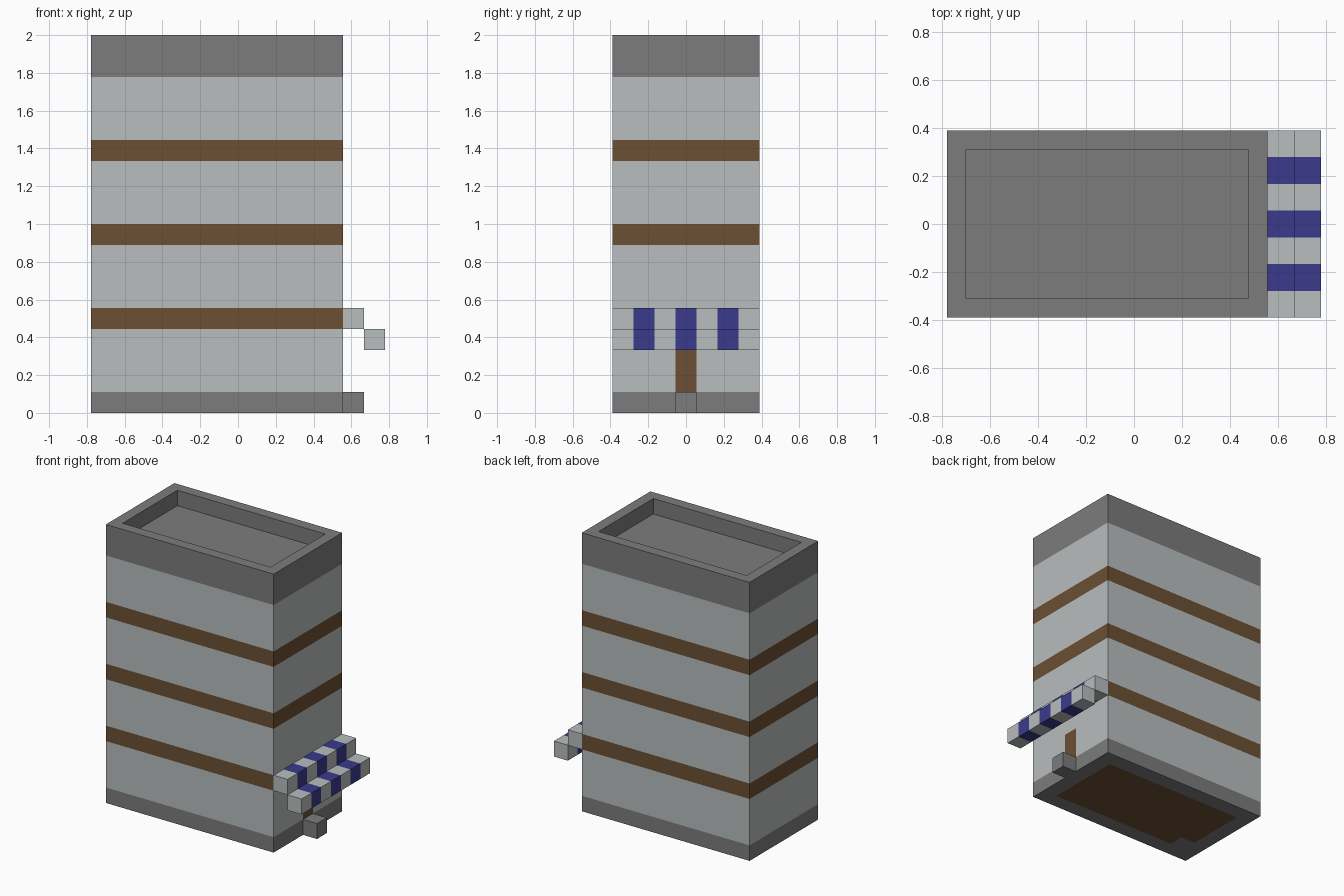
import bpy
import bmesh
from mathutils import Vector

U = 1 / 9  # one block; the model is 14 x 7 x 18 blocks

cube = bpy.data.objects.get("Cube")
if cube:
    bpy.data.objects.remove(cube, do_unlink=True)


def make_material(name, rgb):
    mat = bpy.data.materials.new(name)
    mat.use_nodes = True
    mat.diffuse_color = (*rgb, 1)
    bsdf = mat.node_tree.nodes["Principled BSDF"]
    bsdf.inputs["Base Color"].default_value = (*rgb, 1)
    bsdf.inputs["Roughness"].default_value = 0.9
    return mat


MATERIALS = [
    make_material("pale_plaster", (0.48, 0.51, 0.51)),
    make_material("grey_stone", (0.202, 0.202, 0.202)),
    make_material("brown_wood", (0.147, 0.08, 0.033)),
    make_material("blue_cloth", (0.042, 0.042, 0.262)),
]
PLASTER, STONE, WOOD, CLOTH = range(4)


def block(name, low, high, colour, cuts=((), (), ()), shape=None):
    """Box in block units, cut across each axis and coloured by a rule."""
    bm = bmesh.new()
    bmesh.ops.create_cube(bm, size=1)
    low, high = Vector(low), Vector(high)
    for v in bm.verts:
        v.co = (low + high) / 2 + v.co * (high - low)
    for axis, places in enumerate(cuts):
        normal = Vector((0, 0, 0))
        normal[axis] = 1
        for place in places:
            bmesh.ops.bisect_plane(
                bm, geom=bm.verts[:] + bm.edges[:] + bm.faces[:],
                plane_co=normal * place, plane_no=normal)
    if shape:
        shape(bm)
    bm.normal_update()
    for f in bm.faces:
        f.material_index = colour(f.calc_center_median(), f.normal)
    bmesh.ops.scale(bm, vec=(U, U, U), verts=bm.verts)
    mesh = bpy.data.meshes.new(name)
    bm.to_mesh(mesh)
    bm.free()
    for mat in MATERIALS:
        mesh.materials.append(mat)
    obj = bpy.data.objects.new(name, mesh)
    bpy.context.collection.objects.link(obj)
    return obj


def stone(centre, normal):
    return STONE


# Stone base with a wooden floor underneath, one corner left as stone
def base_colour(c, n):
    inside = -6 < c.x < 4 and abs(c.y) < 2.5
    corner = c.x < -5 and c.y < -1.5
    return WOOD if n.z < -0.5 and inside and not corner else STONE


block("base", (-7, -3.5, 0), (5, 3.5, 1), base_colour,
      ((-6, -5, 4), (-2.5, -1.5, 2.5), ()))


# Plastered walls with wooden bands and a flush door on the left side
def wall_colour(c, n):
    band = any(z < c.z < z + 1 for z in (4, 8, 12))
    door = n.x > 0.5 and abs(c.y) < 0.5 and c.z < 3
    return WOOD if band or door else PLASTER


block("walls", (-7, -3.5, 1), (5, 3.5, 16), wall_colour,
      ((), (-0.5, 0.5), (3, 4, 5, 8, 9, 12, 13)))


# Stone parapet around a sunken roof
def sink_roof(bm):
    bm.normal_update()
    top = max(bm.faces, key=lambda f: f.calc_center_median().z)
    bmesh.ops.inset_individual(bm, faces=[top], thickness=1)
    floor = bmesh.ops.extrude_discrete_faces(bm, faces=[top])["faces"][0]
    rim = [e for e in bm.edges if e.is_boundary and e not in floor.edges[:]]
    # Join the lowered floor to the inner rim
    bmesh.ops.translate(bm, vec=(0, 0, -1), verts=floor.verts)
    if rim:
        bmesh.ops.bridge_loops(bm, edges=rim + floor.edges[:])
    bmesh.ops.recalc_face_normals(bm, faces=bm.faces[:])


block("parapet", (-7, -3.5, 16), (5, 3.5, 18), stone, shape=sink_roof)

# Doorstep
block("doorstep", (5, -0.5, 0), (6, 0.5, 1), stone)


# Striped awning in two steps
def awning_colour(c, n):
    return CLOTH if int(c.y + 3.5) % 2 and abs(n.y) < 0.5 else PLASTER


stripes = [i - 2.5 for i in range(6)]
for name, x, z in (("upper_awning", 5, 4), ("lower_awning", 6, 3)):
    block(name, (x, -3.5, z), (x + 1, 3.5, z + 1), awning_colour,
          ((), stripes, ()))
